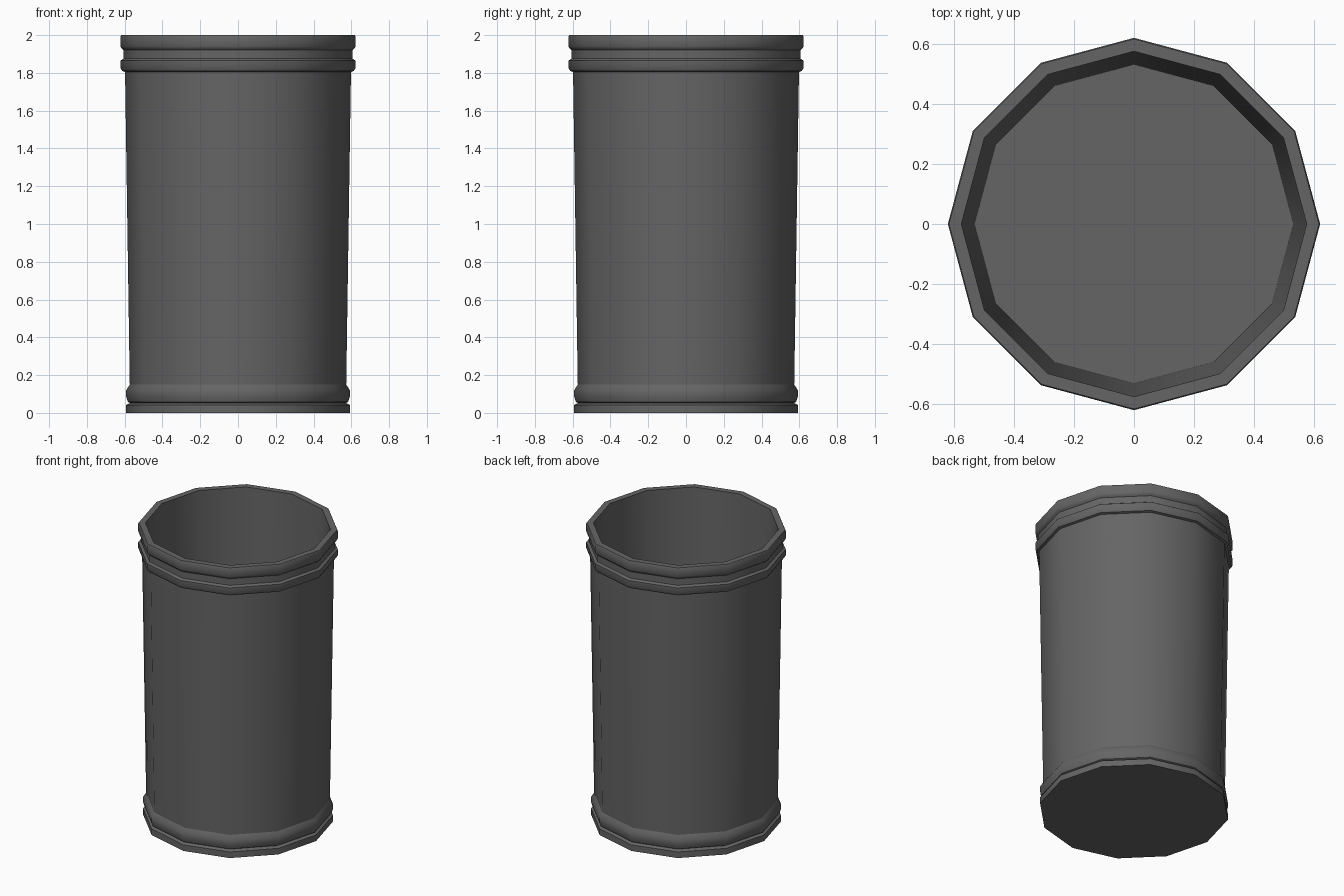
import bpy, bmesh
from math import cos, sin, pi

if "Cube" in bpy.data.objects:
    bpy.data.objects.remove(bpy.data.objects["Cube"])

SIDES = 12

# (radius, height) from outer base, up the wall, over the rim and down inside
PROFILE = [
    (0.592, 0.0), (0.592, 0.042), (0.572, 0.052),                # foot
    (0.583, 0.058), (0.592, 0.085), (0.592, 0.12), (0.573, 0.15),  # lower bead
    (0.598, 1.805),                                              # body wall
    (0.613, 1.81), (0.622, 1.825), (0.622, 1.865), (0.606, 1.875),  # upper bead
    (0.606, 1.92), (0.617, 1.93), (0.622, 1.94), (0.622, 1.992), (0.618, 2.0),  # rim
    (0.577, 2.0), (0.533, 0.05),                                 # inside
]

# Lathe the open container
bm = bmesh.new()
rings = [[bm.verts.new((r * cos(2 * pi * i / SIDES), r * sin(2 * pi * i / SIDES), z))
          for i in range(SIDES)] for r, z in PROFILE]
for a, b in zip(rings, rings[1:]):
    for i in range(SIDES):
        j = (i + 1) % SIDES
        bm.faces.new((a[i], a[j], b[j], b[i]))
bm.faces.new(rings[0][::-1])   # underside
bm.faces.new(rings[-1])        # inner floor

mesh = bpy.data.meshes.new("open_bin")
bm.to_mesh(mesh)
bm.free()
bin_obj = bpy.data.objects.new("open_bin", mesh)
bpy.context.collection.objects.link(bin_obj)

# Dark grey finish
mat = bpy.data.materials.new("dark_grey")
mat.diffuse_color = (0.13, 0.13, 0.13, 1)
mat.use_nodes = True
mat.node_tree.nodes["Principled BSDF"].inputs["Base Color"].default_value = mat.diffuse_color
mesh.materials.append(mat)

# Smooth round the wall, keep the bands crisp
bpy.context.view_layer.objects.active = bin_obj
bin_obj.select_set(True)
bpy.ops.object.shade_smooth_by_angle(angle=0.56)
